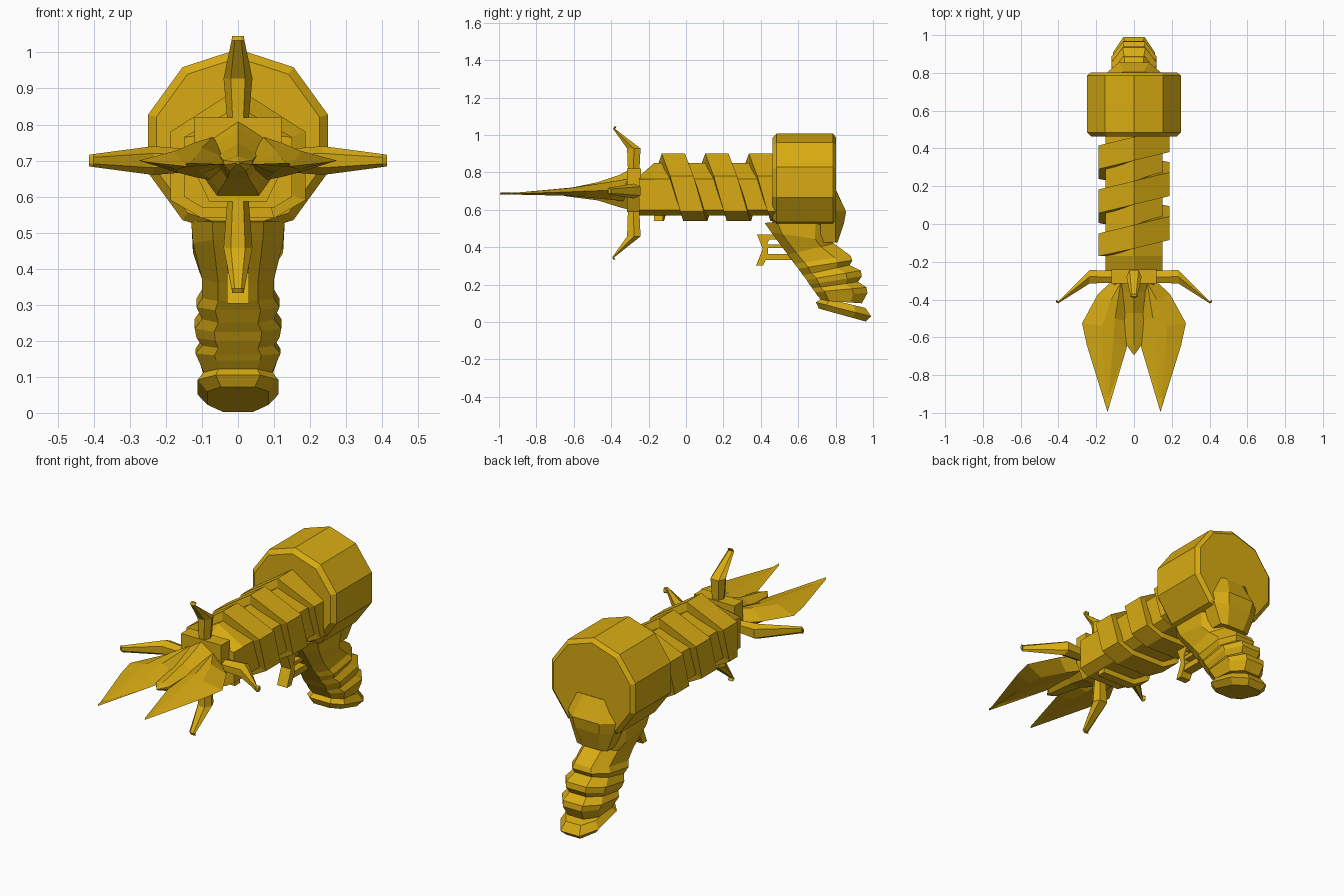
import bpy, bmesh, math
from mathutils import Vector

gold = bpy.data.materials.new("gold")
gold.diffuse_color = (0.69, 0.41, 0.006, 1)


def finish(name, bm):
    bmesh.ops.remove_doubles(bm, verts=bm.verts, dist=0.0001)
    bmesh.ops.recalc_face_normals(bm, faces=bm.faces)
    me = bpy.data.meshes.new(name)
    bm.to_mesh(me)
    bm.free()
    me.materials.append(gold)
    ob = bpy.data.objects.new(name, me)
    bpy.context.collection.objects.link(ob)
    return ob


def loft(name, rings):
    """Skin closed rings of equal point count and cap both ends."""
    bm = bmesh.new()
    vs = [[bm.verts.new(p) for p in r] for r in rings]
    n = len(vs[0])
    for a, b in zip(vs, vs[1:]):
        for i in range(n):
            bm.faces.new((a[i], a[(i + 1) % n], b[(i + 1) % n], b[i]))
    bm.faces.new(vs[0])
    bm.faces.new(vs[-1])
    return finish(name, bm)


def plate(name, outline, w):
    """Side outline (y, z) thickened to half width w in x."""
    return loft(name, [[(s * w, y, z) for y, z in outline] for s in (-1, 1)])


# Rear drum: chamfered decagon
def decagon(r, y):
    return [(r * math.sin(i * math.pi / 5), y, 0.747 + r * math.cos(i * math.pi / 5))
            for i in range(10)]


loft("drum", [decagon(0.238, 0.463), decagon(0.262, 0.485),
              decagon(0.262, 0.785), decagon(0.24, 0.802)])

# Barrel core with a ridged roof
core = [(0, 0.85), (0.15, 0.765), (0.15, 0.60), (0.10, 0.57),
        (-0.10, 0.57), (-0.15, 0.60), (-0.15, 0.765)]
loft("barrel", [[(x, y - (0.08 * (z - 0.76) / 0.09 if z > 0.77 else 0) * k, z - d * (z > 0.77))
                 for x, z in core]
                for y, k, d in ((-0.25, 0, 0.07), (-0.17, 0, 0), (0.48, 0, 0))])

# Raised band spiralling round the barrel
outer = [(0, 0.90), (0.187, 0.78), (0.187, 0.59), (0.10, 0.54),
         (-0.10, 0.54), (-0.187, 0.59), (-0.187, 0.78)]
shift = [0, 0.045, 0.10, 0.115, 0.12, 0.135, 0.188]
PITCH, WIDTH = 0.233, 0.125
rings = []
for k in range(-4, 18):
    turn, i = divmod(k, 7)
    y = -0.13 + PITCH * turn + shift[i]
    (ox, oz), (ix, iz) = outer[i], core[i]
    ix, iz = ix * 0.9, 0.71 + (iz - 0.71) * 0.9
    a, b = max(y, -0.17), min(y + WIDTH, 0.50)
    if b - a < 0.01:
        continue
    rings.append([(ix, a, iz), (ox, a, oz), (ox, b, oz), (ix, b, iz)])
loft("spiral_band", rings)

# Front collar block
loft("collar", [[(0.12, y, 0.82), (0.12, y, 0.67), (0.08, y, 0.587), (-0.08, y, 0.587),
                 (-0.12, y, 0.67), (-0.12, y, 0.82)] for y in (-0.315, -0.24)])


# Four bent prongs round the collar: (radius, y front, y back, half width)
def prong(name, d, side, zc, tip_r, tip_y, base):
    d, side = Vector(d), Vector(side)
    spec = [(base, -0.31, -0.25, 0.028), (0.235, -0.315, -0.243, 0.04),
            (tip_r - 0.012, tip_y, tip_y + 0.01, 0.018), (tip_r, tip_y + 0.006, tip_y + 0.02, 0.016)]
    rings = []
    for r, yf, yb, w in spec:
        c = Vector((0, 0, zc)) + d * r
        m = (yf + yb) / 2
        rings.append([c + side * s * w * f + Vector((0, y, 0)) for s, f, y in (
            (-1, 0.5, yf), (1, 0.5, yf), (1, 1, m), (1, 0.6, yb), (-1, 0.6, yb), (-1, 1, m))])
    loft(name, rings)


prong("top_prong", (0, 0, 1), (1, 0, 0), 0.693, 0.352, -0.39, 0.10)
prong("bottom_prong", (0, 0, -1), (1, 0, 0), 0.693, 0.36, -0.395, 0.08)
for s, n in ((1, "right"), (-1, "left")):
    prong(n + "_prong", (s, 0, 0), (0, 0, 1), 0.70, 0.413, -0.42, 0.09)

# Two leaf blades: outline fanned up and down to a ridge
for s, n in ((1, "right"), (-1, "left")):
    bm = bmesh.new()
    rim = [(0.02, -0.30, 0.70), (0.13, -0.315, 0.705), (0.19, -0.37, 0.705), (0.275, -0.525, 0.70),
           (0.25, -0.64, 0.695), (0.14, -0.995, 0.683), (0.04, -0.66, 0.69), (0.01, -0.52, 0.695)]
    tops = [(0.07, -0.31, 0.765), (0.07, -0.31, 0.765), (0.12, -0.40, 0.75), (0.17, -0.54, 0.728),
            (0.17, -0.63, 0.715), (0.14, -0.99, 0.684), (0.11, -0.62, 0.718), (0.10, -0.50, 0.735)]
    for up in (1, -0.6):
        for i in range(8):
            j = (i + 1) % 8
            q = []
            for p in (rim[i], rim[j], tops[j], tops[i]):
                z = p[2] if p in rim else 0.69 + (p[2] - 0.69) * up
                if not q or (Vector((s * p[0], p[1], z)) - q[-1]).length > 1e-4:
                    q.append(Vector((s * p[0], p[1], z)))
            bm.faces.new([bm.verts.new(v) for v in q])
        # inner strip closing the ridge loop
        loop = [tops[k] for k in (0, 2, 3, 4, 5, 6, 7)]
        bm.faces.new([bm.verts.new((s * x, y, 0.69 + (z - 0.69) * up)) for x, y, z in loop])
    finish(n + "_blade", bm)

# Central beak between the blades: (y, half width, top, middle, bottom)
beak = [(-0.30, 0.11, 0.815, 0.70, 0.60), (-0.36, 0.095, 0.785, 0.70, 0.615),
        (-0.47, 0.055, 0.748, 0.70, 0.65), (-0.64, 0.04, 0.712, 0.695, 0.672),
        (-0.69, 0.004, 0.698, 0.694, 0.69)]
loft("beak", [[(0, y, t), (w, y, m + (t - m) * 0.35), (w, y, m - (m - b) * 0.3), (0.55 * w, y, b),
               (-0.55 * w, y, b), (-w, y, m - (m - b) * 0.3), (-w, y, m + (t - m) * 0.35)]
              for y, w, t, m, b in beak])


# Grip and foot: octagonal sections between a front and a back point
def section(fy, fz, by, bz, w):
    f, b = Vector((0, fy, fz)), Vector((0, by, bz))
    return [f.lerp(b, t) + Vector((x * w, 0, 0)) for t, x in (
        (0, 0.55), (0.18, 1), (0.72, 1), (1, 0.5), (1, -0.5), (0.72, -1), (0.18, -1), (0, -0.55))]


loft("grip", [section(*r) for r in (
    (0.42, 0.53, 0.80, 0.55, 0.13), (0.455, 0.48, 0.78, 0.43, 0.125),
    (0.545, 0.36, 0.79, 0.42, 0.10), (0.58, 0.31, 0.88, 0.355, 0.10),
    (0.60, 0.285, 0.89, 0.33, 0.115), (0.625, 0.25, 0.875, 0.305, 0.10),
    (0.645, 0.225, 0.935, 0.275, 0.12), (0.66, 0.20, 0.94, 0.245, 0.115),
    (0.675, 0.18, 0.92, 0.215, 0.10), (0.69, 0.16, 0.965, 0.185, 0.118),
    (0.70, 0.145, 0.97, 0.155, 0.11), (0.725, 0.115, 0.94, 0.10, 0.095))])
loft("grip_foot", [section(*r) for r in (
    (0.73, 0.13, 0.96, 0.075, 0.09), (0.695, 0.105, 0.99, 0.03, 0.112),
    (0.71, 0.072, 0.96, 0.003, 0.085))])

# Rounded tang joining the drum to the grip: (z, half width, back y)
loft("tang", [[(w, 0.72, z), (w, 0.80, z), (0.55 * w, by, z), (-0.55 * w, by, z),
               (-w, 0.80, z), (-w, 0.72, z)]
              for z, w, by in ((0.70, 0.09, 0.805), (0.59, 0.145, 0.856),
                               (0.53, 0.13, 0.845), (0.425, 0.09, 0.81))])

# Trigger and guard
plate("trigger", [(0.38, 0.468), (0.41, 0.39), (0.375, 0.303), (0.412, 0.303),
                  (0.44, 0.36), (0.435, 0.42), (0.46, 0.468)], 0.03)
for name, y, z, h in (("guard_top", 0.50, 0.455, 0.014), ("guard_middle", 0.56, 0.405, 0.01),
                      ("guard_bottom", 0.60, 0.348, 0.016)):
    plate(name, [(0.425, z - h), (y, z - h), (y, z + h), (0.425, z + h)], 0.026)
